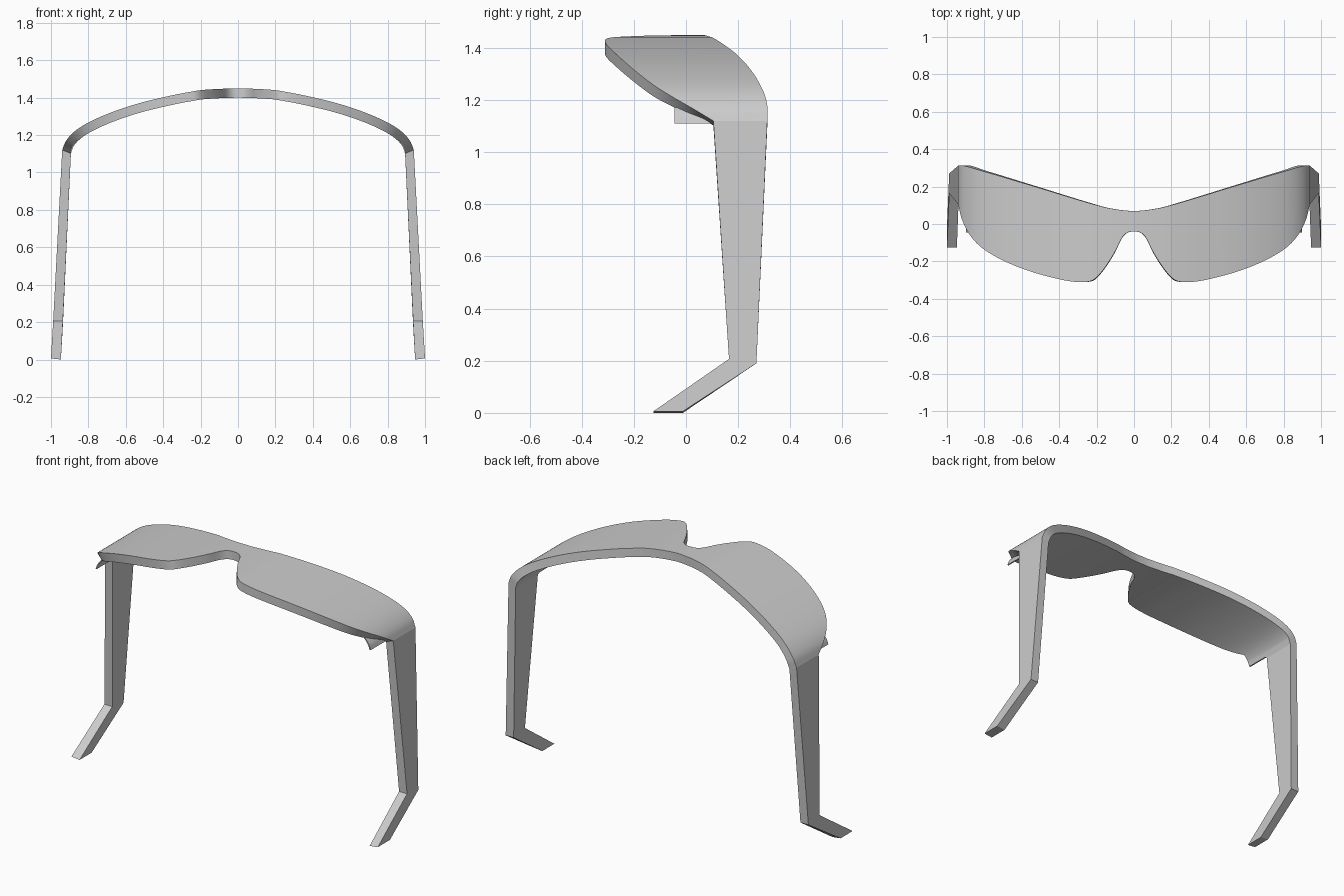
import bpy, bmesh, math
from mathutils import Vector

cube = bpy.data.objects.get("Cube")
if cube:
    bpy.data.objects.remove(cube)

GREY = (0.6, 0.6, 0.6)
mat = bpy.data.materials.new("plain grey")
mat.use_nodes = True
mat.diffuse_color = (*GREY, 1)
mat.node_tree.nodes["Principled BSDF"].inputs["Base Color"].default_value = (*GREY, 1)

THICK = 0.05
STEPS = 6


def loft(name, sections, cap_start, cap_end):
    """Skin a run of four-cornered sections and mirror it across x."""
    bm = bmesh.new()
    rings = [[bm.verts.new(p) for p in s] for s in sections]
    for a, b in zip(rings, rings[1:]):
        for i in range(4):
            j = (i + 1) % 4
            bm.faces.new((a[i], a[j], b[j], b[i]))
    if cap_start:
        bm.faces.new(rings[0])
    if cap_end:
        bm.faces.new(rings[-1])
    bmesh.ops.recalc_face_normals(bm, faces=bm.faces)
    mesh = bpy.data.meshes.new(name)
    bm.to_mesh(mesh)
    bm.free()
    mesh.materials.append(mat)
    mesh.shade_smooth()
    mesh.set_sharp_from_angle(angle=math.radians(30))
    obj = bpy.data.objects.new(name, mesh)
    bpy.context.collection.objects.link(obj)
    mirror = obj.modifiers.new("mirror", "MIRROR")
    mirror.use_clip = True
    return obj


def catmull(a, b, c, d, t):
    return (b * 2 + (c - a) * t + (a * 2 - b * 5 + c * 4 - d) * t ** 2
            + (b * 3 - a - c * 3 + d) * t ** 3) / 2


# Half of the shield: x, height, front edge y, back edge y
rows = [
    (0.00, 1.450, -0.040, 0.070),
    (0.035, 1.449, -0.046, 0.071),
    (0.065, 1.448, -0.075, 0.074),
    (0.10, 1.447, -0.145, 0.079),
    (0.15, 1.444, -0.225, 0.088),
    (0.20, 1.440, -0.285, 0.101),
    (0.25, 1.432, -0.309, 0.115),
    (0.35, 1.413, -0.305, 0.145),
    (0.50, 1.378, -0.270, 0.191),
    (0.62, 1.342, -0.230, 0.227),
    (0.73, 1.300, -0.180, 0.260),
    (0.82, 1.256, -0.122, 0.286),
    (0.88, 1.214, -0.055, 0.304),
    (0.92, 1.168, 0.025, 0.313),
    (0.94, 1.120, 0.105, 0.312),
]
pts = [Vector(r) for r in rows]
first = pts[1].copy()
first.x *= -1
ctrl = [first] + pts + [pts[-1] * 2 - pts[-2]]
path = [catmull(*ctrl[i:i + 4], k / STEPS)
        for i in range(len(pts) - 1) for k in range(STEPS)] + [pts[-1]]

# Inward normals give the underside of the shield
sections, under = [], []
for i, p in enumerate(path):
    a, b = path[max(i - 1, 0)], path[min(i + 1, len(path) - 1)]
    n = Vector((b.y - a.y, a.x - b.x)).normalized() * THICK
    if i == 0:
        n = Vector((0, -THICK))
    x, z, front, back = p
    ix, iz = x + n.x, z + n.y
    sections.append([(x, front, z), (x, back, z), (ix, back, iz), (ix, front, iz)])
    under.append((ix, iz))
loft("shield_lens", sections, False, False)

# Temple arms: top, bend and tip sections
top_in = under[-1]
arm = [
    [(0.94, 0.105, 1.12), (0.94, 0.312, 1.12),
     (top_in[0], 0.312, top_in[1]), (top_in[0], 0.105, top_in[1])],
    [(0.988, 0.165, 0.207), (0.988, 0.27, 0.19),
     (0.936, 0.27, 0.19), (0.936, 0.165, 0.207)],
    [(1.0, -0.125, 0.006), (1.0, -0.012, 0.006),
     (0.947, -0.012, 0.0), (0.947, -0.125, 0.0)],
]
arms = loft("temple_arms", arm, False, True)
arms.data.shade_flat()

# Small hinge tabs that follow the underside beside the arms
tab = [[(x, -0.045, z), (x, 0.11, z), (x + 0.008, 0.11, z), (x + 0.008, -0.045, z)]
       for x, z in under if 1.11 < z < 1.175]
loft("hinge_tabs", tab, True, True)
